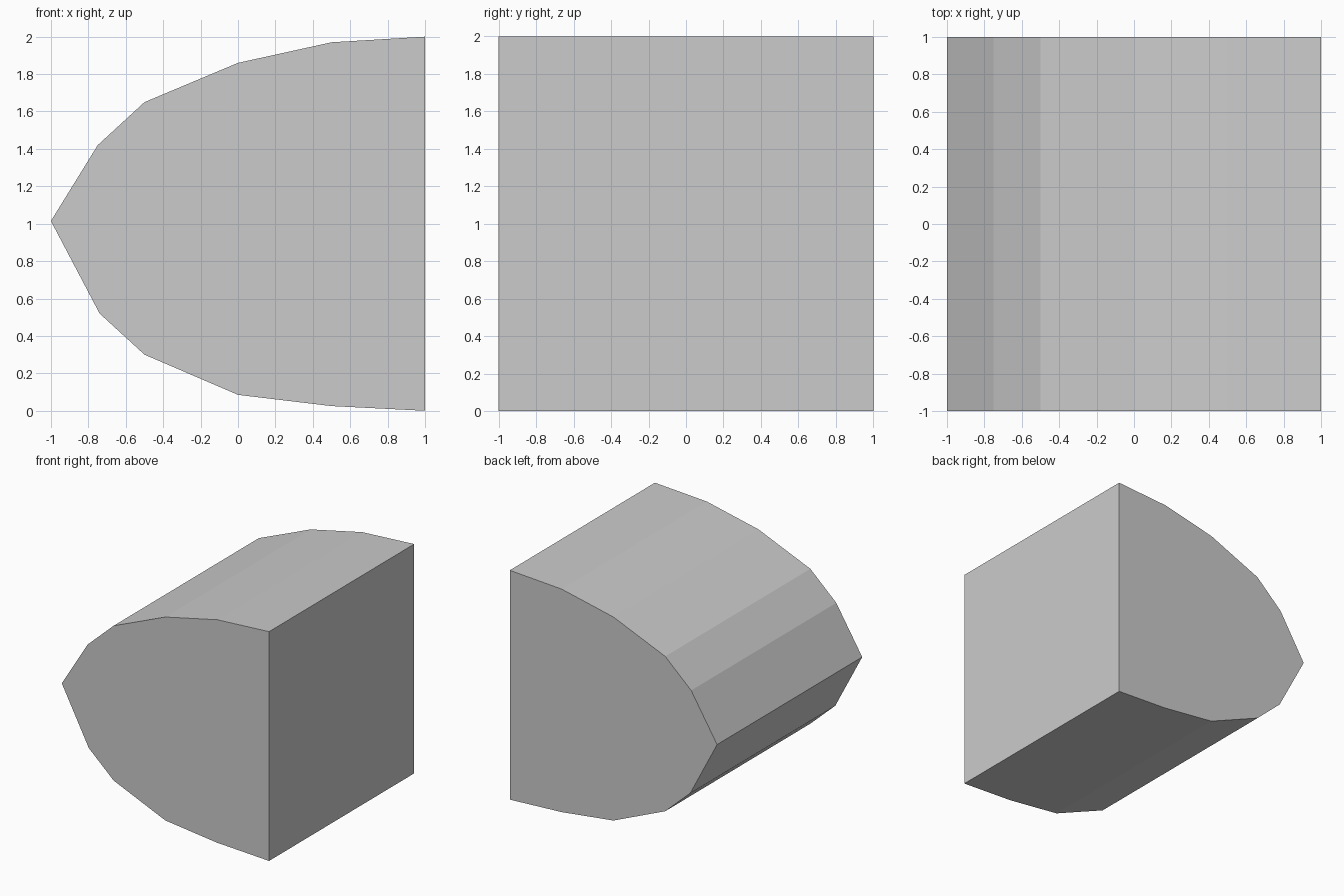
import bpy, bmesh

if "Cube" in bpy.data.objects:
    bpy.data.objects.remove(bpy.data.objects["Cube"])

# Side profile (x, z): rounded nose on the left, flat back on the right
profile = [(1, 0), (1, 2), (0.5, 1.97), (0, 1.86), (-0.5, 1.65), (-0.75, 1.42),
           (-1, 1.015), (-0.99, 0.995), (-0.74, 0.52), (-0.5, 0.30), (0, 0.085), (0.5, 0.025)]

# Extrude the profile along y
bm = bmesh.new()
face = bm.faces.new([bm.verts.new((x, -1, z)) for x, z in profile])
new = bmesh.ops.extrude_face_region(bm, geom=[face], use_keep_orig=True)["geom"]
bmesh.ops.translate(bm, vec=(0, 2, 0), verts=[v for v in new if isinstance(v, bmesh.types.BMVert)])
bmesh.ops.recalc_face_normals(bm, faces=bm.faces)

mesh = bpy.data.meshes.new("curved_block")
bm.to_mesh(mesh)
bm.free()
bpy.context.collection.objects.link(bpy.data.objects.new("curved_block", mesh))
